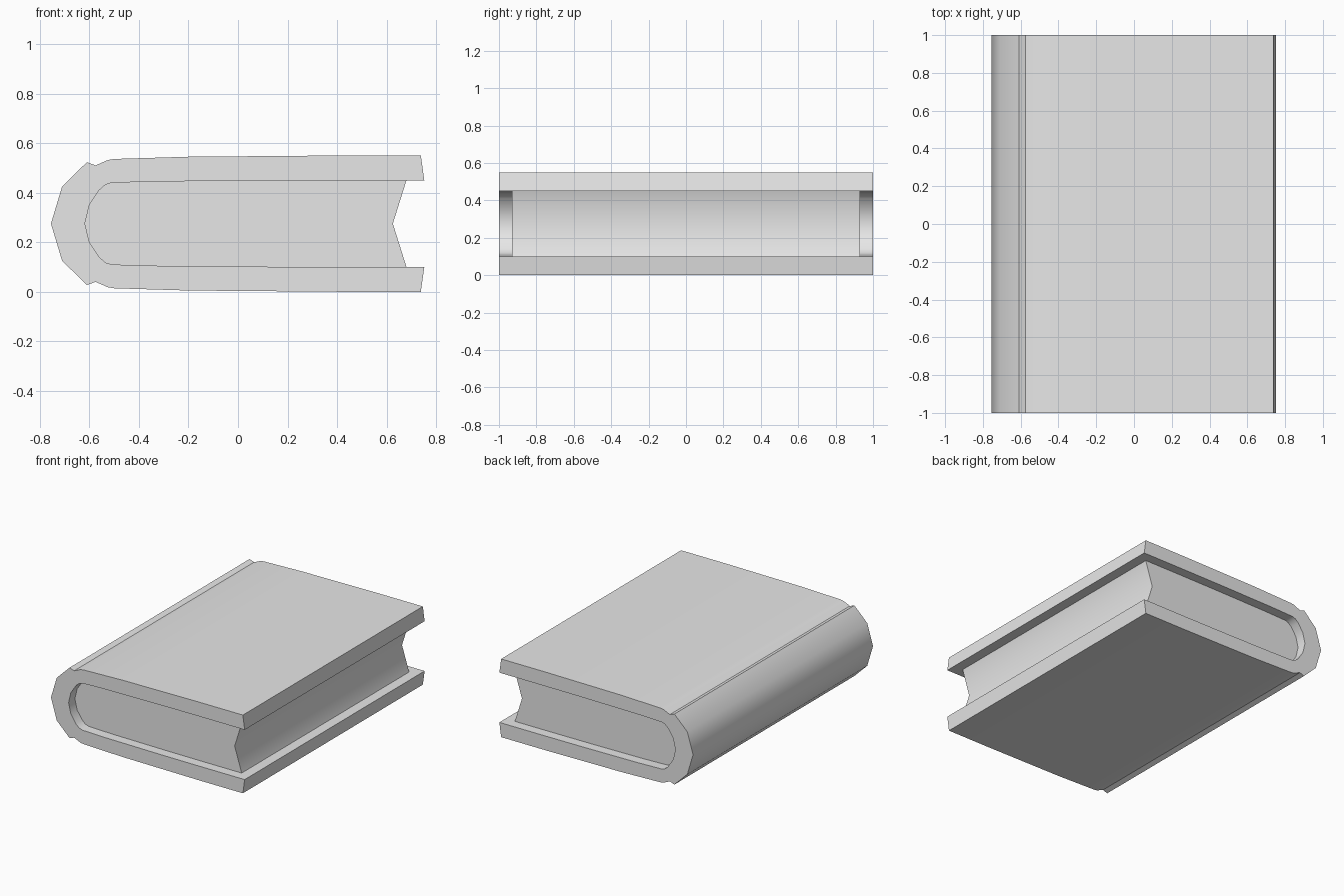
import bpy, bmesh, math

cube = bpy.data.objects.get("Cube")
if cube:
    bpy.data.objects.remove(cube)

MID = 0.275  # height of the symmetry plane

grey = bpy.data.materials.new("plain_grey")
grey.use_nodes = True
grey.diffuse_color = (0.8, 0.8, 0.8, 1)
grey.node_tree.nodes["Principled BSDF"].inputs["Base Color"].default_value = (0.8, 0.8, 0.8, 1)


def mirrored(points):
    """Same points reflected below the mid plane, in reverse order."""
    return [(x, 2 * MID - z) for x, z in reversed(points)]


def extrude_profile(name, profile, half_depth):
    """Closed x-z profile swept along y."""
    bm = bmesh.new()
    face = bm.faces.new([bm.verts.new((x, -half_depth, z)) for x, z in profile])
    cap = bmesh.ops.extrude_face_region(bm, geom=[face], use_keep_orig=True)
    verts = [v for v in cap["geom"] if isinstance(v, bmesh.types.BMVert)]
    bmesh.ops.translate(bm, verts=verts, vec=(0, 2 * half_depth, 0))
    bmesh.ops.recalc_face_normals(bm, faces=bm.faces)
    mesh = bpy.data.meshes.new(name)
    bm.to_mesh(mesh)
    bm.free()
    mesh.materials.append(grey)
    obj = bpy.data.objects.new(name, mesh)
    bpy.context.collection.objects.link(obj)
    bpy.ops.object.select_all(action="DESELECT")
    obj.select_set(True)
    bpy.context.view_layer.objects.active = obj
    bpy.ops.object.shade_smooth_by_angle(angle=math.radians(40))
    return obj


# Upper halves of the outlines, from the spine to the fore edge
outer = [(-0.71, 0.425), (-0.61, 0.523), (-0.575, 0.51), (-0.525, 0.532),
         (-0.5, 0.536), (-0.2, 0.545), (0.4, 0.55), (0.738, 0.55)]
inner = [(-0.6, 0.35), (-0.56, 0.41), (-0.535, 0.432), (-0.51, 0.44),
         (-0.33, 0.445), (0.1, 0.449), (0.4, 0.45)]
spine_out, spine_in = (-0.755, MID), (-0.618, MID)
lip = [(0.752, 0.45)]

# Hard cover: top board, rounded spine and bottom board in one piece
inside = inner + lip
cover = (mirrored(outer) + [spine_out] + outer
         + inside[::-1] + [spine_in] + mirrored(inside)[::-1])
extrude_profile("cover", cover, 1.0)

# Page block with a hollow fore edge
edge = inner + [(0.68, 0.45)]
pages = mirrored(edge) + [spine_in] + edge + [(0.625, MID)]
extrude_profile("page_block", pages, 0.93)
